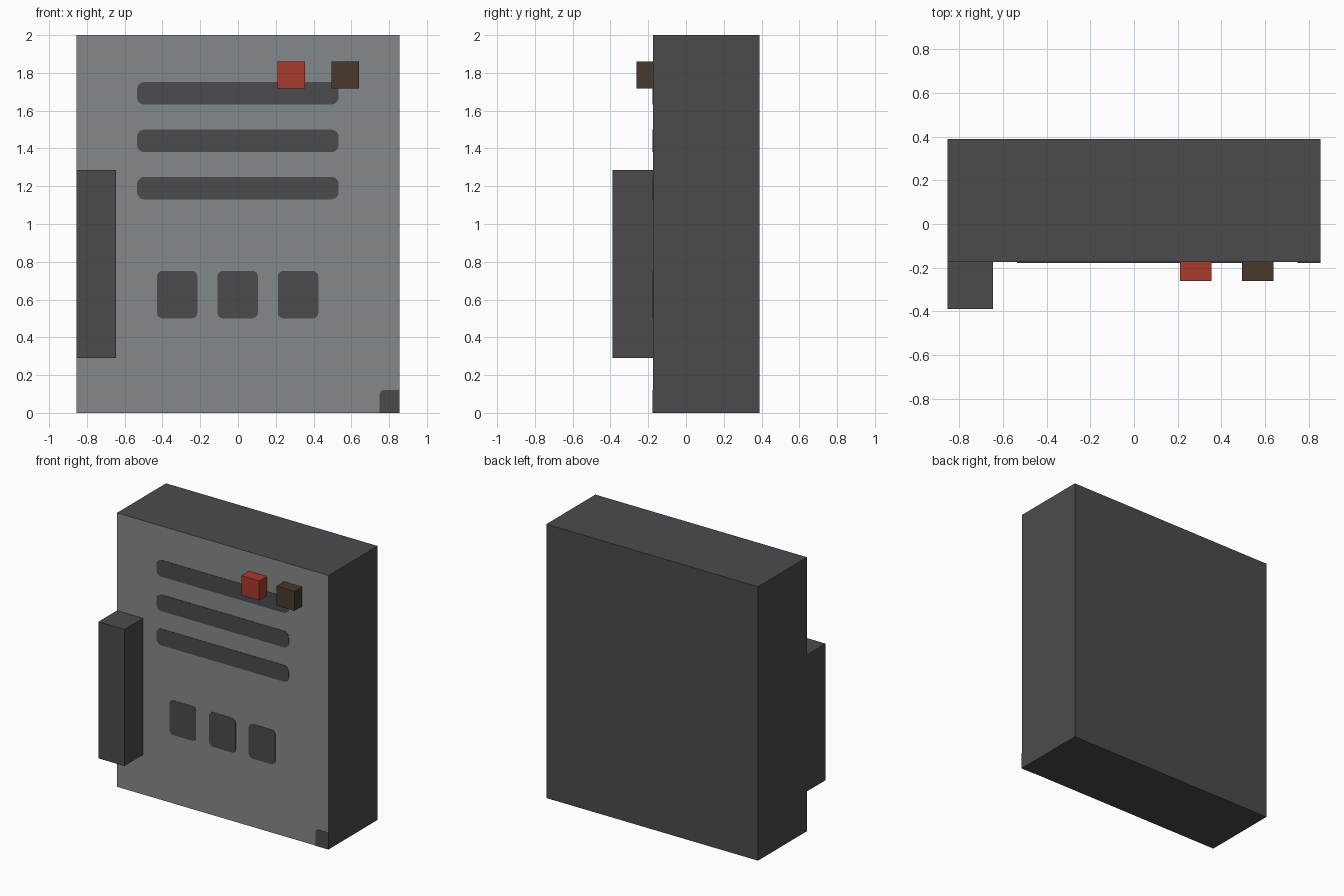
import bpy, bmesh, math

if "Cube" in bpy.data.objects:
    bpy.data.objects.remove(bpy.data.objects["Cube"])

FRONT = -0.175  # y of the cabinet's front face


def material(name, rgb):
    m = bpy.data.materials.new(name)
    m.diffuse_color = (*rgb, 1.0)
    m.use_nodes = True
    m.node_tree.nodes["Principled BSDF"].inputs["Base Color"].default_value = m.diffuse_color
    return m


DARK = material("charcoal", (0.071, 0.069, 0.078))
PANEL = material("panel_grey", (0.235, 0.250, 0.258))
RED = material("red", (0.402, 0.042, 0.025))
BROWN = material("dark_brown", (0.065, 0.042, 0.026))


def finish(name, bm, *mats):
    bmesh.ops.recalc_face_normals(bm, faces=bm.faces)
    mesh = bpy.data.meshes.new(name)
    bm.to_mesh(mesh)
    bm.free()
    for m in mats:
        mesh.materials.append(m)
    ob = bpy.data.objects.new(name, mesh)
    bpy.context.collection.objects.link(ob)
    return ob


def box(name, x, y, z, *mats):
    """Box between (min, max) pairs on each axis."""
    bm = bmesh.new()
    bmesh.ops.create_cube(bm, size=1)
    for v in bm.verts:
        v.co = [a + (b - a) * (c + 0.5) for (a, b), c in zip((x, y, z), v.co)]
    return finish(name, bm, *mats)


def plate(name, x, z, radii, mat, depth=0.003, steps=4):
    """Thin front plate; radii go bottom left, bottom right, top right, top left."""
    bm = bmesh.new()
    corners = ((x[0], z[0], 1, 1), (x[1], z[0], -1, 1),
               (x[1], z[1], -1, -1), (x[0], z[1], 1, -1))
    verts = []
    for i, ((cx, cz, sx, sz), r) in enumerate(zip(corners, radii)):
        for k in range(steps + 1 if r else 1):
            a = math.pi * (1 + i / 2 + k / steps / 2)
            px = cx + r * (sx + math.cos(a)) if r else cx
            pz = cz + r * (sz + math.sin(a)) if r else cz
            verts.append(bm.verts.new((px, FRONT, pz)))
    face = bm.faces.new(verts)
    out = bmesh.ops.extrude_face_region(bm, geom=[face])
    moved = [g for g in out["geom"] if isinstance(g, bmesh.types.BMVert)]
    bmesh.ops.translate(bm, verts=moved, vec=(0, -depth, 0))
    return finish(name, bm, mat)


# Cabinet, with a lighter front face
cabinet = box("cabinet", (-0.855, 0.855), (FRONT, 0.39), (0, 2), DARK, PANEL)
for p in cabinet.data.polygons:
    p.material_index = 1 if p.normal.y < -0.5 else 0

# Side handle and the two buttons
box("handle", (-0.855, -0.645), (-0.39, FRONT), (0.29, 1.287), DARK)
box("red_button", (0.21, 0.355), (-0.262, FRONT), (1.717, 1.86), RED)
box("brown_button", (0.495, 0.64), (-0.262, FRONT), (1.717, 1.86), BROWN)

# Long vent slots
for i, z in enumerate((1.19, 1.44, 1.692)):
    plate(f"vent_slot_{i + 1}", (-0.535, 0.533), (z - 0.06, z + 0.06), [0.04] * 4, DARK)

# Row of small windows
for i, x in enumerate((-0.322, -0.002, 0.318)):
    plate(f"window_{i + 1}", (x - 0.107, x + 0.107), (0.5, 0.752), [0.03] * 4, DARK)

# Corner patch
plate("corner_patch", (0.75, 0.855), (0, 0.122), (0, 0, 0, 0.025), DARK)
